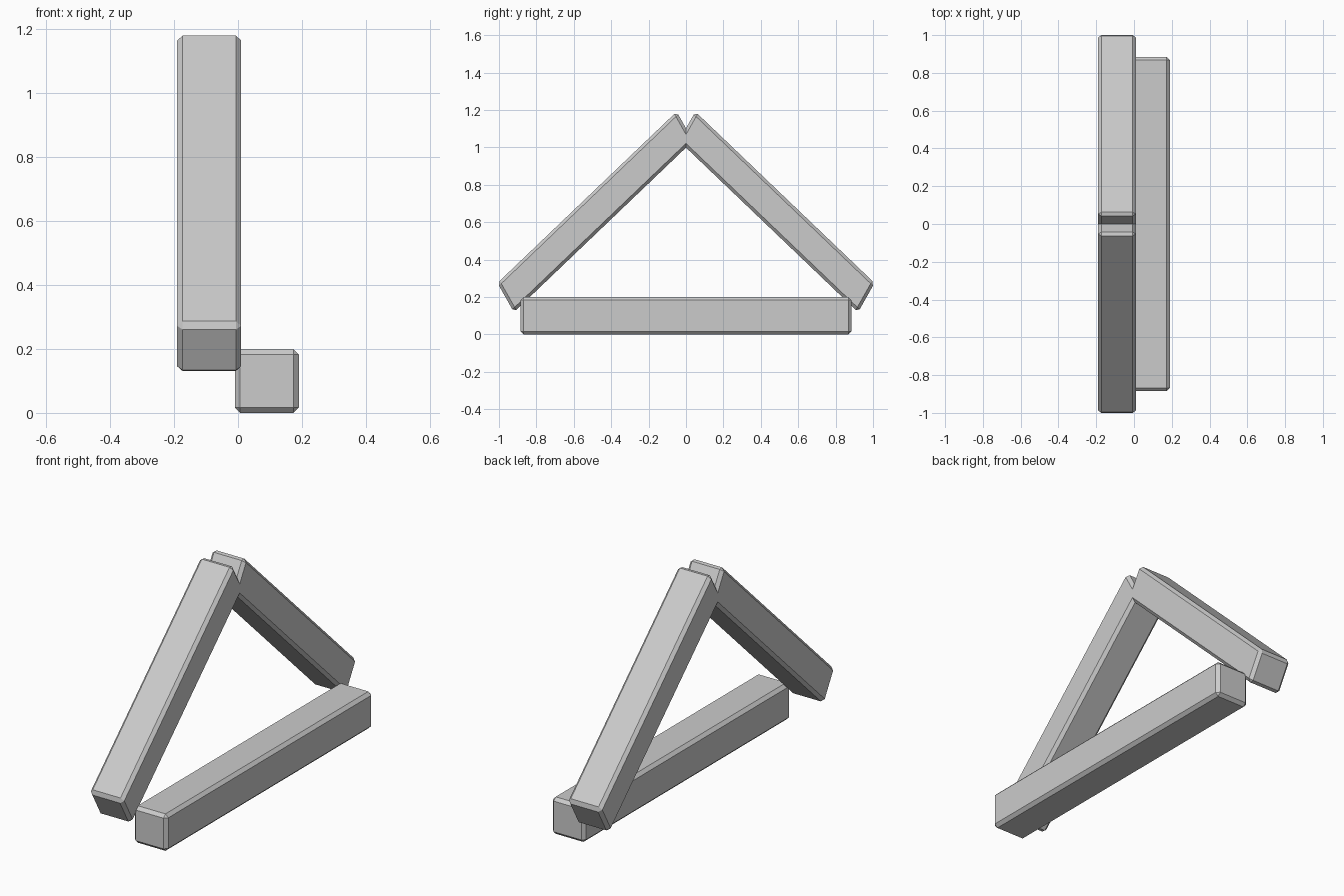
import bpy, bmesh
from mathutils import Matrix, Vector

cube = bpy.data.objects.get("Cube")
if cube:
    bpy.data.objects.remove(cube, do_unlink=True)

GREY = (0.6, 0.6, 0.6, 1.0)
mat = bpy.data.materials.new("plain grey")
mat.use_nodes = True
mat.diffuse_color = GREY
mat.node_tree.nodes["Principled BSDF"].inputs["Base Color"].default_value = GREY


def beam(name, centre, width, length, depth, bevel=0.017):
    """Chamfered beam spanned by three edge vectors, which may be skewed."""
    edges = [Vector(v) for v in (width, length, depth)]
    bm = bmesh.new()
    bmesh.ops.create_cube(bm, size=1)
    bmesh.ops.scale(bm, vec=[e.length for e in edges], verts=bm.verts)
    bmesh.ops.bevel(bm, geom=bm.edges[:], offset=bevel, segments=1,
                    profile=0.5, affect='EDGES')
    skew = Matrix([e.normalized() for e in edges]).transposed().to_4x4()
    bm.transform(Matrix.Translation(centre) @ skew)
    bmesh.ops.recalc_face_normals(bm, faces=bm.faces)
    mesh = bpy.data.meshes.new(name)
    bm.to_mesh(mesh)
    bm.free()
    mesh.materials.append(mat)
    obj = bpy.data.objects.new(name, mesh)
    bpy.context.collection.objects.link(obj)


# Horizontal beam on the ground
beam("base_beam", (0.09, 0, 0.1), (0.2, 0, 0), (0, 1.77, 0), (0, 0, 0.2))

# Two sloping beams with skewed ends, crossing at the peak
peak = Vector((-0.09, 0.05, 1.191))
foot_outer = Vector((-0.09, 1.008, 0.275))
foot_inner = Vector((-0.09, 0.92, 0.119))
flip = Matrix.Diagonal((1, -1, 1))
for name, side in (("back_sloping_beam", Matrix.Identity(3)),
                   ("front_sloping_beam", flip)):
    beam(name, side @ ((peak + foot_inner) / 2), (0.2, 0, 0),
         side @ (foot_outer - peak), side @ (foot_outer - foot_inner))
